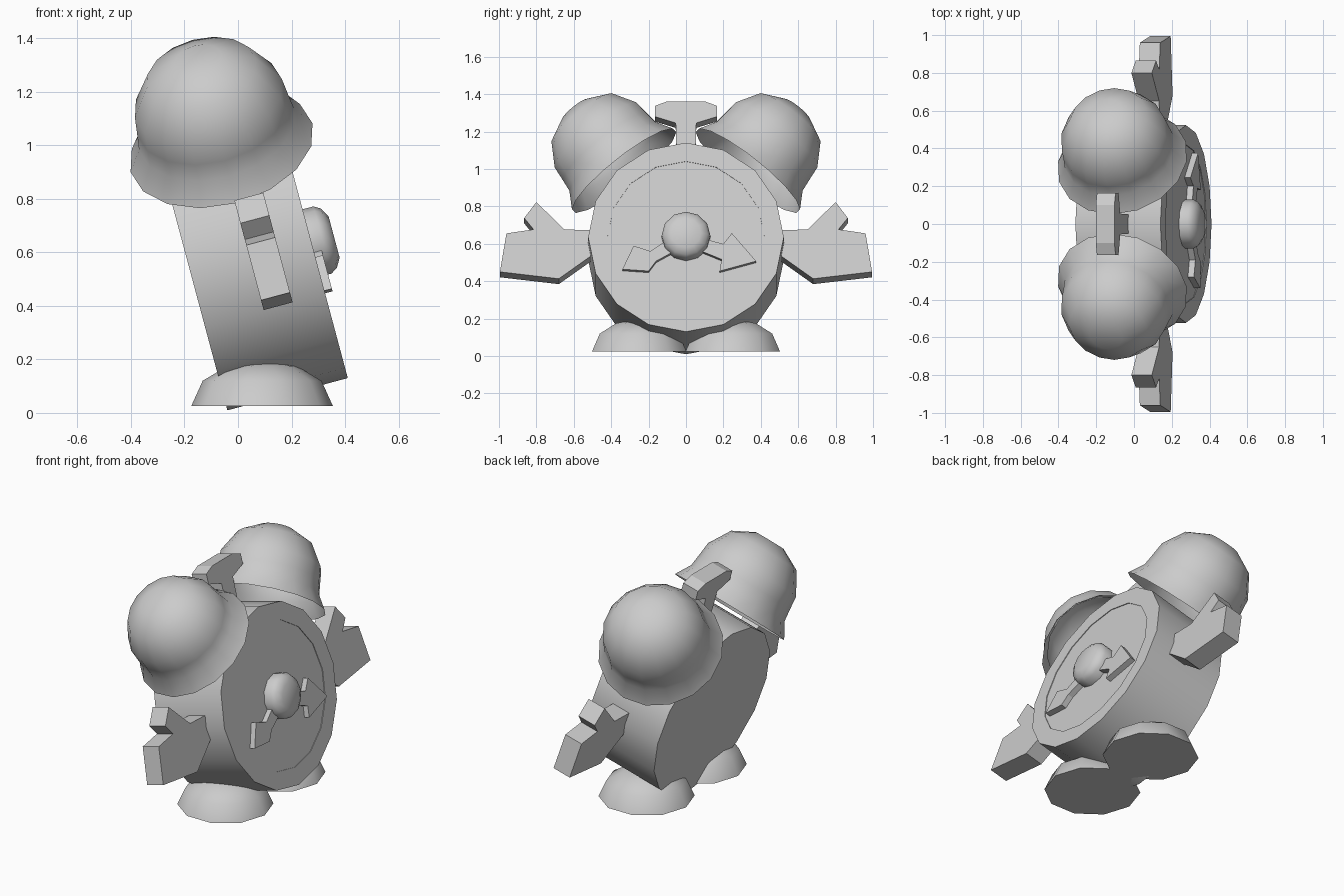
import bpy
import bmesh
from math import radians, pi, sin, cos
from mathutils import Matrix, Vector

if "Cube" in bpy.data.objects:
    bpy.data.objects.remove(bpy.data.objects["Cube"], do_unlink=True)

grey = bpy.data.materials.new("plain grey")
grey.use_nodes = True
grey.diffuse_color = (0.6, 0.6, 0.6, 1)
grey.node_tree.nodes["Principled BSDF"].inputs["Base Color"].default_value = (0.6, 0.6, 0.6, 1)

# Clock frame: dial looks along local +x, leaning back
LEAN = Matrix.Translation((0.05, 0, 0.575)) @ Matrix.Rotation(radians(-15), 4, 'Y')
TO_DIAL = Matrix.Rotation(radians(90), 4, 'Y')


def finish(name, bm, matrix, smooth):
    bmesh.ops.recalc_face_normals(bm, faces=bm.faces)
    bm.transform(matrix)
    mesh = bpy.data.meshes.new(name)
    bm.to_mesh(mesh)
    bm.free()
    mesh.materials.append(grey)
    obj = bpy.data.objects.new(name, mesh)
    bpy.context.collection.objects.link(obj)
    if smooth:
        bpy.ops.object.select_all(action='DESELECT')
        obj.select_set(True)
        bpy.context.view_layer.objects.active = obj
        bpy.ops.object.shade_smooth_by_angle(angle=radians(smooth))
    return obj


def lathe(name, profile, sides, matrix, caps=(True, True), smooth=35):
    """Turn (radius, height) pairs around z, closing the chosen ends."""
    bm = bmesh.new()
    rings = [[bm.verts.new((r * cos(2 * pi * i / sides), r * sin(2 * pi * i / sides), h))
              for i in range(sides)] for r, h in profile]
    for low, high in zip(rings, rings[1:]):
        for i in range(sides):
            j = (i + 1) % sides
            bm.faces.new((low[i], low[j], high[j], high[i]))
    for ring, wanted in zip((rings[0], rings[-1]), caps):
        if wanted:
            bm.faces.new(ring)
    return finish(name, bm, matrix, smooth)


def plate(name, outline, back, front, side=1):
    """Extrude a (y, z) outline along the dial direction."""
    bm = bmesh.new()
    face = bm.faces.new([bm.verts.new((back, y * side, z)) for y, z in outline])
    moved = bmesh.ops.extrude_face_region(bm, geom=[face])["geom"]
    bmesh.ops.translate(bm, vec=(front - back, 0, 0),
                        verts=[v for v in moved if isinstance(v, bmesh.types.BMVert)])
    return finish(name, bm, LEAN, 0)


# Drum body with a slightly sunk dial
lathe("body", [(0.523, -0.233), (0.523, 0.233), (0.42, 0.233), (0.42, 0.229)],
      16, LEAN @ TO_DIAL)

# Centre knob
lathe("dial_knob", [(0.13, 0.22), (0.13, 0.275), (0.115, 0.3), (0.08, 0.32)],
      12, LEAN @ TO_DIAL, smooth=50)

# Clock hands
plate("short_hand", [(0, 0.03), (-0.11, -0.03), (-0.19, -0.085), (-0.28, -0.055),
                     (-0.34, -0.185), (-0.2, -0.195), (-0.16, -0.14), (0, -0.05)],
      0.22, 0.262)
plate("long_hand", [(0, 0.03), (0.11, -0.02), (0.2, -0.045), (0.245, 0.015),
                    (0.375, -0.14), (0.18, -0.195), (0.19, -0.13), (0, -0.05)],
      0.22, 0.262)

# Hammer between the bells
half = [(0.05, 0.48), (0.055, 0.68), (0.165, 0.715), (0.165, 0.775), (0.1, 0.8)]
plate("hammer", half + [(-y, z) for y, z in reversed(half)], -0.047, 0.055)

arm = [(0.45, 0.07), (0.65, 0.077), (0.8, 0.228), (0.865, 0.14), (0.815, 0.077),
       (0.96, 0.055), (0.995, -0.158), (0.68, -0.196), (0.515, -0.075), (0.45, -0.06)]
bell = [(0.352, 0), (0.3, 0.09), (0.292, 0.16), (0.284, 0.24),
        (0.21, 0.365), (0.09, 0.428)]
foot = [(0.265, 0.025), (0.222, 0.12), (0.13, 0.175), (0.05, 0.19)]

# Mirrored bells, arms and feet
for side, label in ((-1, "front"), (1, "back")):
    tilt = Matrix.Rotation(radians(-37.5 * side), 4, 'X')
    lathe(label + "_bell", bell, 16, LEAN @ tilt @ Matrix.Translation((0, 0, 0.543)),
          caps=(False, True), smooth=45)
    plate(label + "_arm", arm, -0.005, 0.107, side)
    lathe(label + "_foot", foot, 10, Matrix.Translation((0.09, 0.25 * side, 0)), smooth=50)
